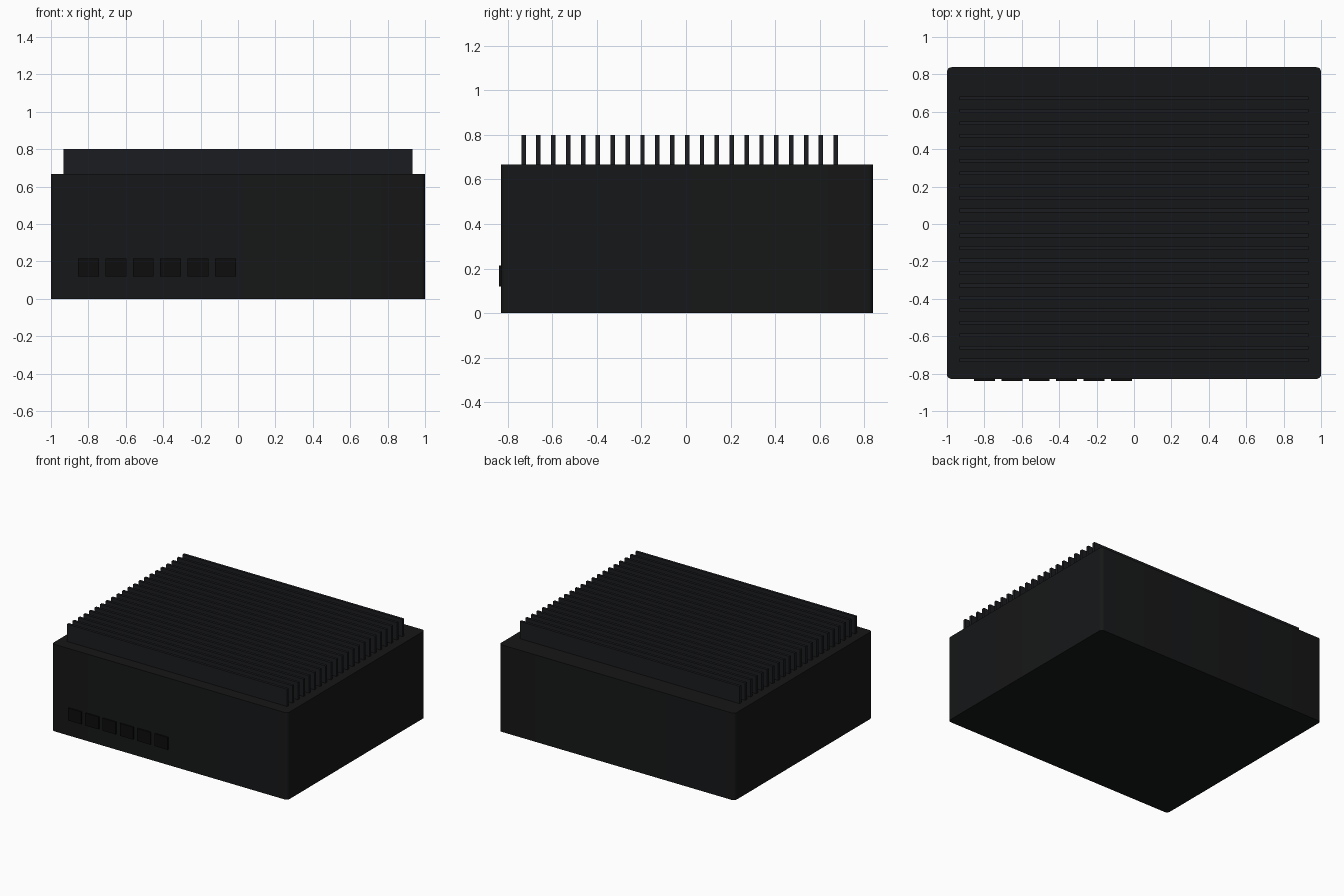
import bpy, bmesh

if "Cube" in bpy.data.objects:
    bpy.data.objects.remove(bpy.data.objects["Cube"])

SHIFT = 0.005          # keeps the whole model centred with the ports protruding
HALF_DEPTH = 0.8333
BODY_H = 0.667


def material(name, rgb):
    m = bpy.data.materials.new(name)
    m.diffuse_color = (*rgb, 1)
    m.use_nodes = True
    m.node_tree.nodes["Principled BSDF"].inputs["Base Color"].default_value = m.diffuse_color
    return m


def box(name, lo, hi, mat, corner=0.0):
    """Box between two corners, optionally with rounded vertical edges."""
    bm = bmesh.new()
    bmesh.ops.create_cube(bm, size=1)
    for v in bm.verts:
        v.co = [lo[i] if v.co[i] < 0 else hi[i] for i in range(3)]
    if corner:
        upright = [e for e in bm.edges
                   if abs(e.verts[0].co.z - e.verts[1].co.z) > 1e-4]
        bmesh.ops.bevel(bm, geom=upright, offset=corner, segments=5,
                        profile=0.5, affect='EDGES')
    mesh = bpy.data.meshes.new(name)
    bm.to_mesh(mesh)
    bm.free()
    mesh.materials.append(mat)
    obj = bpy.data.objects.new(name, mesh)
    bpy.context.collection.objects.link(obj)
    if corner:
        bpy.context.view_layer.objects.active = obj
        obj.select_set(True)
        bpy.ops.object.shade_smooth_by_angle()
        obj.select_set(False)
    return obj


case_mat = material("case_black", (0.008, 0.0085, 0.009))
fin_mat = material("fin_black", (0.011, 0.0115, 0.014))
port_mat = material("port_black", (0.004, 0.004, 0.0045))

# Case
box("case", (-1, SHIFT - HALF_DEPTH, 0), (1, SHIFT + HALF_DEPTH, BODY_H),
    case_mat, corner=0.025)

# Cooling fins across the top
for i in range(22):
    y = SHIFT - 0.7333 + i * 0.06667
    box(f"cooling_fin_{i + 1}", (-0.933, y - 0.01, BODY_H),
        (0.933, y + 0.01, 0.8), fin_mat)

# Row of ports on the front
front = SHIFT - HALF_DEPTH
for i in range(6):
    x = -0.80 + i * 0.1467
    box(f"front_port_{i + 1}", (x - 0.056, front - 0.01, 0.12),
        (x + 0.056, front, 0.215), port_mat)
